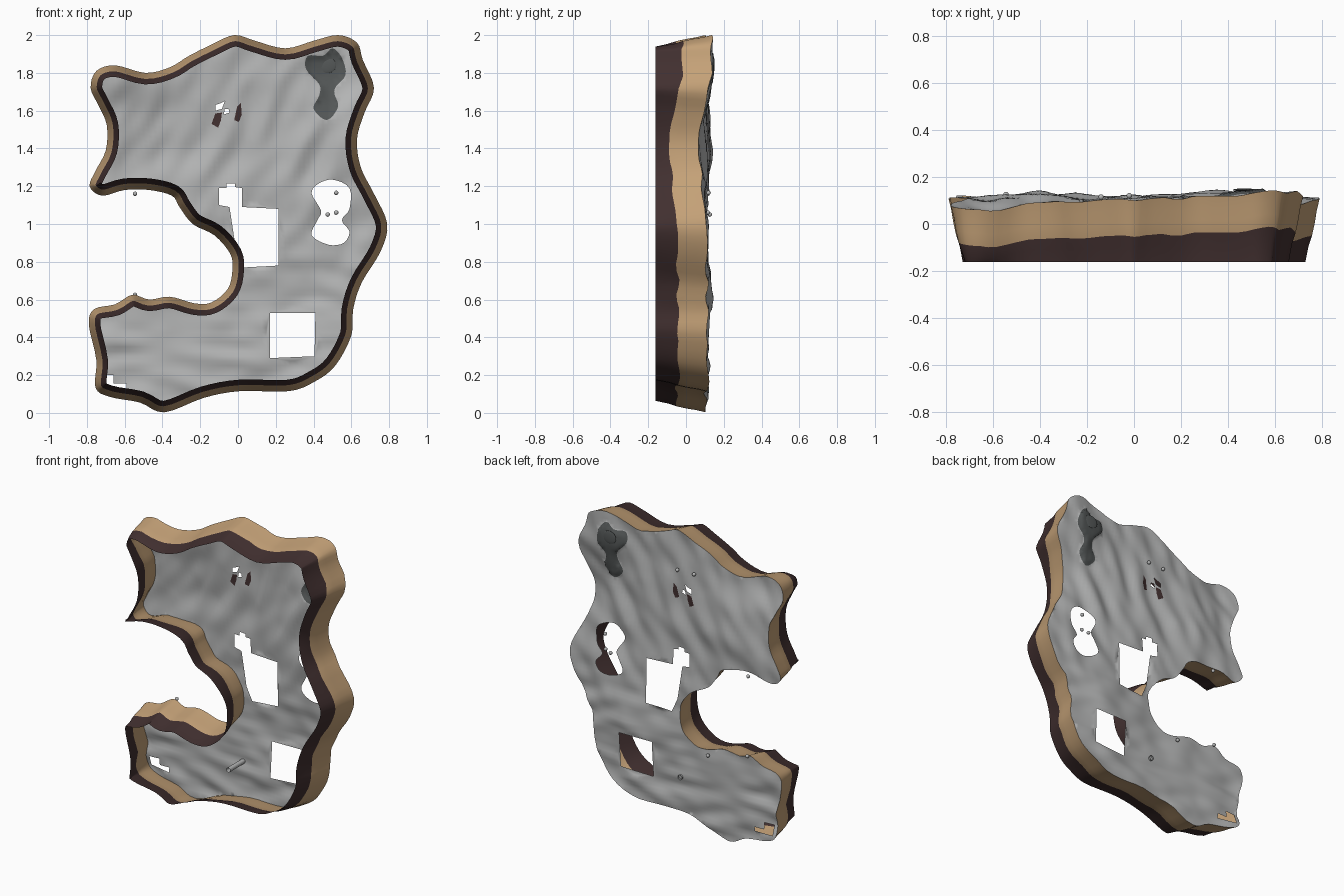
import bpy, bmesh
from math import sin, exp, pi
from mathutils import Vector, noise
from mathutils.geometry import delaunay_2d_cdt

cube = bpy.data.objects.get("Cube")
if cube:
    bpy.data.objects.remove(cube, do_unlink=True)


def material(name, colour):
    mat = bpy.data.materials.new(name)
    mat.use_nodes = True
    mat.diffuse_color = (*colour, 1)
    mat.node_tree.nodes["Principled BSDF"].inputs["Base Color"].default_value = (*colour, 1)
    return mat


stone = material("pale grey ground", (.46, .465, .465))
earth = material("dark brown earth", (.053, .029, .029))
slate = material("dark grey rock", (.09, .098, .098))
sand = material("tan sand", (.55, .355, .185))

# Hills and dips: x, z, rise, radius
hills = [(.6, 1.88, .03, .25), (.65, 1.4, -.04, .22), (-.65, 1.85, -.05, .22),
         (-.3, 1.95, -.015, .2), (-.4, 1.4, .03, .18), (.35, .62, .03, .2), (.4, .15, .012, .2)]


def height(x, z):
    """Rolling ground level, with diagonal dunes above and level dunes below."""
    level = .108 + sum(rise * exp(-((x - hx) ** 2 + (z - hz) ** 2) / r ** 2)
                       for hx, hz, rise, r in hills)
    blend = min(1, max(0, (z - .6) / .4))
    diagonal = noise.noise(Vector(((x - .6 * z) * 9, (.6 * x + z) * 4, 0)))
    lying = noise.noise(Vector((x * 5, z * 12, 3)))
    ripple = sin((x - .6 * z) * 27 + sin(z * 9)) * blend + sin(z * 42 + 2 * sin(x * 6)) * (1 - blend)
    return level + .02 * (blend * diagonal + (1 - blend) * lying) + .003 * ripple


def smooth_loop(points, steps=4):
    """Closed curve passing through every given point."""
    pts = [Vector(p) for p in points]
    n, out = len(pts), []
    for i in range(n):
        a, b, c, d = (pts[(i + k) % n] for k in (-1, 0, 1, 2))
        for s in range(steps):
            t = s / steps
            out.append(.5 * (2 * b + (c - a) * t + (2 * a - 5 * b + 4 * c - d) * t ** 2
                             + (3 * b - a - 3 * c + d) * t ** 3))
    return out


def inside(p, loop):
    hit = False
    for a, b in zip(loop, loop[1:] + loop[:1]):
        if (a[1] > p[1]) != (b[1] > p[1]):
            if p[0] < a[0] + (p[1] - a[1]) * (b[0] - a[0]) / (b[1] - a[1]):
                hit = not hit
    return hit


def corners(*points):
    return [Vector(p) for p in points]


def add_object(name, bm, mats):
    mesh = bpy.data.meshes.new(name)
    for face in bm.faces:
        face.smooth = True
    bm.to_mesh(mesh)
    bm.free()
    for mat in mats:
        mesh.materials.append(mat)
    obj = bpy.data.objects.new(name, mesh)
    bpy.context.collection.objects.link(obj)
    return obj


# Island outline, clockwise from the upper left corner
outline = smooth_loop([
    (-.78, 1.72), (-.75, 1.81), (-.65, 1.84), (-.49, 1.8), (-.36, 1.83), (-.26, 1.89),
    (-.14, 1.95), (-.02, 2), (.09, 1.97), (.25, 1.93), (.4, 1.97), (.53, 2), (.63, 1.96),
    (.66, 1.87), (.72, 1.72), (.67, 1.59), (.63, 1.45), (.65, 1.3), (.72, 1.16), (.79, 1),
    (.755, .855), (.655, .69), (.61, .55), (.6, .41), (.515, .25), (.405, .165), (.27, .115),
    (.01, .115), (-.18, .08), (-.39, .003), (-.52, .055), (-.68, .085), (-.755, .135),
    (-.75, .28), (-.79, .47), (-.76, .55), (-.65, .575), (-.56, .625), (-.47, .6),
    (-.36, .615), (-.23, .58), (-.14, .585), (-.055, .655), (-.03, .75), (-.04, .84),
    (-.125, .94), (-.24, 1), (-.31, 1.09), (-.35, 1.15), (-.47, 1.18), (-.6, 1.18),
    (-.72, 1.15), (-.785, 1.2), (-.755, 1.28), (-.7, 1.39), (-.695, 1.525), (-.74, 1.63)])

# Openings through the ground
holes = [
    corners((.17, .53), (.41, .53), (.405, .3), (.17, .29)),
    corners((-.73, .2), (-.66, .2), (-.66, .155), (-.59, .155), (-.59, .125), (-.73, .135)),
    corners((-.12, 1.6), (-.085, 1.61), (-.07, 1.65), (-.09, 1.64), (-.12, 1.63)),
    corners((-.075, 1.58), (-.045, 1.59), (-.05, 1.61), (-.07, 1.61)),
    corners((-.1, 1.1), (-.1, 1.19), (-.06, 1.19), (-.06, 1.215), (-.015, 1.215), (-.015, 1.195),
            (.02, 1.19), (.02, 1.09), (.215, 1.08), (.215, .78), (.03, .77), (-.01, .86),
            (-.045, 1.09)),
    smooth_loop([(.39, 1.16), (.42, 1.21), (.5, 1.235), (.59, 1.19), (.59, 1.08), (.55, 1.02),
                 (.59, .96), (.56, .9), (.48, .89), (.39, .94), (.42, 1.02), (.44, 1.07)]),
]
# Coloured patches of the ground
earth_patches = [
    corners((-.14, 1.53), (-.105, 1.51), (-.09, 1.55), (-.085, 1.59), (-.12, 1.585)),
    corners((-.02, 1.55), (.005, 1.54), (.02, 1.58), (.015, 1.64), (-.005, 1.62))]
slate_patch = smooth_loop([
    (.37, 1.89), (.45, 1.89), (.5, 1.93), (.55, 1.88), (.57, 1.79), (.52, 1.73), (.51, 1.69),
    (.53, 1.62), (.47, 1.55), (.4, 1.61), (.43, 1.68), (.43, 1.74), (.36, 1.82)])

# Ground sheet
points, edges = [], []
for loop in [outline, slate_patch] + holes + earth_patches:
    base, n = len(points), len(loop)
    points += loop
    edges += [(base + i, base + (i + 1) % n) for i in range(n)]
step = .025
for i in range(-32, 33):
    for j in range(81):
        p = Vector((i * step, j * step))
        if inside(p, outline):
            points.append(p)
flat_verts, _, triangles, *_ = delaunay_2d_cdt(points, edges, [], 0, 1e-5)
bm = bmesh.new()
verts = [bm.verts.new((p.x, height(p.x, p.y), p.y)) for p in flat_verts]
for tri in triangles:
    centre = sum((flat_verts[i] for i in tri), Vector((0, 0))) / len(tri)
    if not inside(centre, outline) or any(inside(centre, h) for h in holes):
        continue
    face = bm.faces.new([verts[i] for i in reversed(tri)])
    if inside(centre, slate_patch):
        face.material_index = 2
    elif any(inside(centre, p) for p in earth_patches):
        face.material_index = 1
bmesh.ops.delete(bm, geom=[v for v in bm.verts if not v.link_faces], context='VERTS')
# The slate swells above the ground around it
for v in bm.verts:
    if all(f.material_index == 2 for f in v.link_faces):
        v.co.y += .01
add_object("ground", bm, [stone, earth, slate])

# Cliff wall: a flared open skirt, tan next to the ground and dark at the rim
bm = bmesh.new()
rings = []
n = len(outline)
for inset, drop in ((0, 0), (.012, .05), (.02, .1), (.032, .155), (.047, .2), (.061, 1)):
    ring = []
    for i, p in enumerate(outline):
        t = (outline[(i + 1) % n] - outline[i - 1]).normalized()
        q = p + inset * Vector((t.y, -t.x))
        ring.append(bm.verts.new((q.x, max(height(p.x, p.y) - drop, -.162), q.y)))
    rings.append(ring)
for row in range(len(rings) - 1):
    for i in range(n):
        k = (i + 1) % n
        face = bm.faces.new((rings[row][i], rings[row][k], rings[row + 1][k], rings[row + 1][i]))
        face.material_index = int(row > 2)
bmesh.ops.recalc_face_normals(bm, faces=bm.faces)
add_object("cliff_wall", bm, [sand, earth])

# Small pebbles
for x, z in ((.52, 1.165), (.475, 1.05), (.52, 1.06), (-.545, 1.16), (-.545, .625),
             (-.02, 1.74), (-.14, 1.74), (-.25, .55)):
    bm = bmesh.new()
    bmesh.ops.create_icosphere(bm, subdivisions=2, radius=.012)
    add_object("pebble", bm, [stone]).location = (x, height(x, z) + .012, z)

# Flat boulder on the slate patch
bm = bmesh.new()
bmesh.ops.create_icosphere(bm, subdivisions=3, radius=.05)
boulder = add_object("boulder", bm, [slate])
boulder.location = (.47, height(.47, 1.84) + .012, 1.84)
boulder.scale = (1, .12, .85)

# Hollow post standing through the ground
bm = bmesh.new()
bmesh.ops.create_cone(bm, cap_ends=False, segments=12, radius1=.016, radius2=.016, depth=.17)
post = add_object("post", bm, [stone])
post.rotation_euler.x = pi / 2
post.location = (-.04, height(-.04, .345) - .075, .345)
